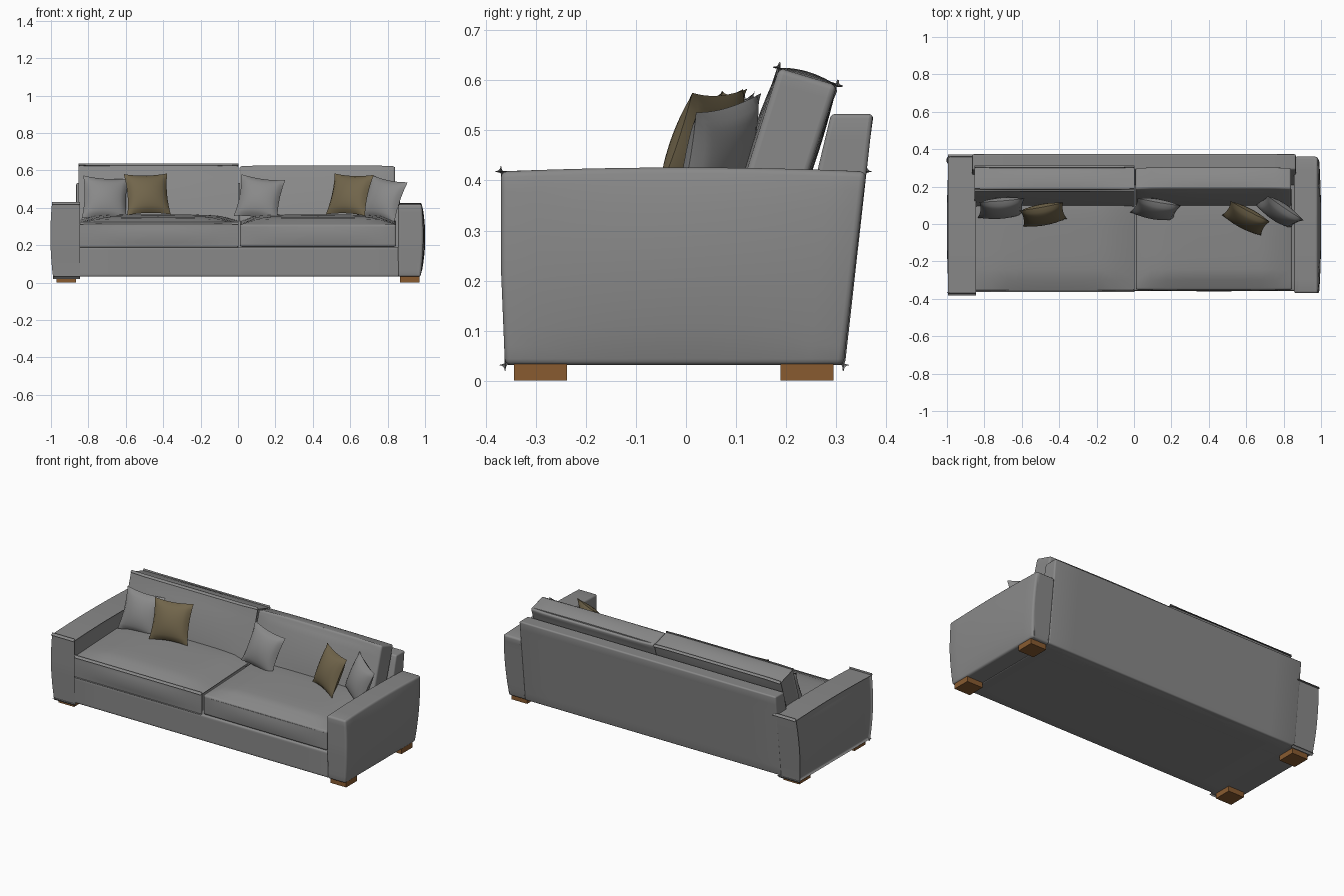
import bpy, bmesh, math
from mathutils import Matrix, Vector

if "Cube" in bpy.data.objects:
    bpy.data.objects.remove(bpy.data.objects["Cube"])


def material(name, rgb):
    m = bpy.data.materials.new(name)
    m.diffuse_color = (*rgb, 1)
    m.use_nodes = True
    m.node_tree.nodes["Principled BSDF"].inputs["Base Color"].default_value = m.diffuse_color
    return m


GREY = material("grey fabric", (0.25, 0.25, 0.25))
OLIVE = material("olive fabric", (0.165, 0.13, 0.07))
WOOD = material("brown wood", (0.25, 0.105, 0.03))


def lerp(a, b, t):
    return a + (b - a) * t


def finish(name, bm, mat, angle=40):
    bmesh.ops.recalc_face_normals(bm, faces=bm.faces)
    me = bpy.data.meshes.new(name)
    bm.to_mesh(me)
    bm.free()
    me.materials.append(mat)
    ob = bpy.data.objects.new(name, me)
    bpy.context.collection.objects.link(ob)
    bpy.ops.object.select_all(action='DESELECT')
    ob.select_set(True)
    bpy.context.view_layer.objects.active = ob
    bpy.ops.object.shade_smooth_by_angle(angle=math.radians(angle))
    return ob


def block(name, shape, mat, bevel=0.0, cuts=9):
    """Box whose points (u, v, w in -1..1) are placed by shape, with rounded edges."""
    bm = bmesh.new()
    bmesh.ops.create_cube(bm, size=2)
    if cuts:
        bmesh.ops.subdivide_edges(bm, edges=bm.edges[:], cuts=cuts, use_grid_fill=True)
    sharp = [e for e in bm.edges if e.calc_face_angle(0) > 1]
    for v in bm.verts:
        v.co = shape(*v.co)
    if bevel:
        bmesh.ops.bevel(bm, geom=sharp, offset=bevel, segments=3, profile=0.5,
                        affect='EDGES', clamp_overlap=True)
    return finish(name, bm, mat)


def bulge(a, b):
    return (1 - a * a) * (1 - b * b)


# Frame: seat base and leaning backrest
def base_shape(u, v, w):
    return Vector((0.862 * u, lerp(-0.357, 0.31, (v + 1) / 2), lerp(0.032, 0.19, (w + 1) / 2)))


def back_shape(u, v, w):
    t = (w + 1) / 2
    y = lerp(lerp(0.17, 0.29, t), lerp(0.318, 0.374, t), (v + 1) / 2)
    return Vector((0.865 * u, y, lerp(0.032, 0.533, t)))


block("seat_base", base_shape, GREY, 0.008)
block("backrest", back_shape, GREY, 0.018)

# Arms and feet, mirrored left and right
for side, label in ((-1, "left"), (1, "right")):
    def arm_shape(u, v, w):
        t = (w + 1) / 2
        y = lerp(lerp(-0.362, -0.37, min(1, 2 * t)), lerp(0.315, 0.36, t), (v + 1) / 2)
        x = lerp(0.856, 0.977 + 0.021 * bulge(w, 0.7 * v) + 0.006 * t, (u + 1) / 2)
        z = lerp(0.031, 0.418 + 0.008 * (1 - v * v), t)
        return Vector((side * x, y, z))

    block(label + "_arm", arm_shape, GREY, 0.016)
    for y, place in ((-0.291, "front"), (0.242, "back")):
        block(f"{label}_{place}_foot",
              lambda u, v, w: Vector((side * (0.918 + 0.053 * u), y + 0.053 * v,
                                      0.017 * (w + 1))), WOOD, 0, 0)

    # Seat cushion with a crowned top and softly bowed front
    def seat_shape(u, v, w):
        x = 0.428 + 0.418 * u
        y = lerp(-0.352 - 0.008 * bulge(u, w), 0.19, (v + 1) / 2)
        top = lerp(0.312, 0.335, (v + 1) / 2) + 0.036 * math.sqrt(bulge(u * u, v * v))
        return Vector((side * x, y, lerp(0.191, top, (w + 1) / 2)))

    block(label + "_seat_cushion", seat_shape, GREY, 0.02)

    # Leaning back cushion
    def back_cushion_shape(u, v, w):
        t = (w + 1) / 2
        x = 0.424 + 0.416 * u
        front = lerp(0.09, 0.186, t) - 0.012 * bulge(u, w)
        rear = lerp(0.215, 0.302, t) + 0.006 * bulge(u, w)
        top = lerp(0.625, 0.59, (v + 1) / 2) + 0.01 * bulge(u, v)
        return Vector((side * x, lerp(front, rear, (v + 1) / 2), lerp(0.32, top, t)))

    block(label + "_back_cushion", back_cushion_shape, GREY, 0.03)


# Throw pillows: two puffed sheets joined at a pinched seam
def pillow(name, mat, centre, half, yaw, lean, roll, thick=0.046, n=14):
    bm = bmesh.new()
    turn = (Matrix.Translation(centre) @ Matrix.Rotation(math.radians(yaw), 4, 'Z')
            @ Matrix.Rotation(math.radians(-lean), 4, 'X')
            @ Matrix.Rotation(math.radians(roll), 4, 'Y'))
    for s in (-1, 1):
        rows = []
        for j in range(n + 1):
            row = []
            for i in range(n + 1):
                u, v = 2 * i / n - 1, 2 * j / n - 1
                x = half * u * (1 - 0.09 * (1 - v * v))
                z = half * v * (1 - 0.09 * (1 - u * u))
                puff = thick * max(0, bulge(u, v)) ** 0.55
                row.append(bm.verts.new(turn @ Vector((x, s * puff, z))))
            rows.append(row)
        for j in range(n):
            for i in range(n):
                bm.faces.new((rows[j][i], rows[j][i + 1], rows[j + 1][i + 1], rows[j + 1][i]))
    bmesh.ops.remove_doubles(bm, verts=bm.verts, dist=0.0005)
    finish(name, bm, mat, 60)


pillow("far_left_pillow", GREY, (-0.71, 0.085, 0.45), 0.122, 6, 20, 4)
pillow("left_olive_pillow", OLIVE, (-0.485, 0.05, 0.472), 0.118, 10, 22, -1)
pillow("middle_pillow", GREY, (0.115, 0.08, 0.452), 0.119, -7, 20, 8)
pillow("right_olive_pillow", OLIVE, (0.598, 0.03, 0.47), 0.118, -27, 22, 2)
pillow("far_right_pillow", GREY, (0.775, 0.065, 0.445), 0.118, -31, 18, 10)
